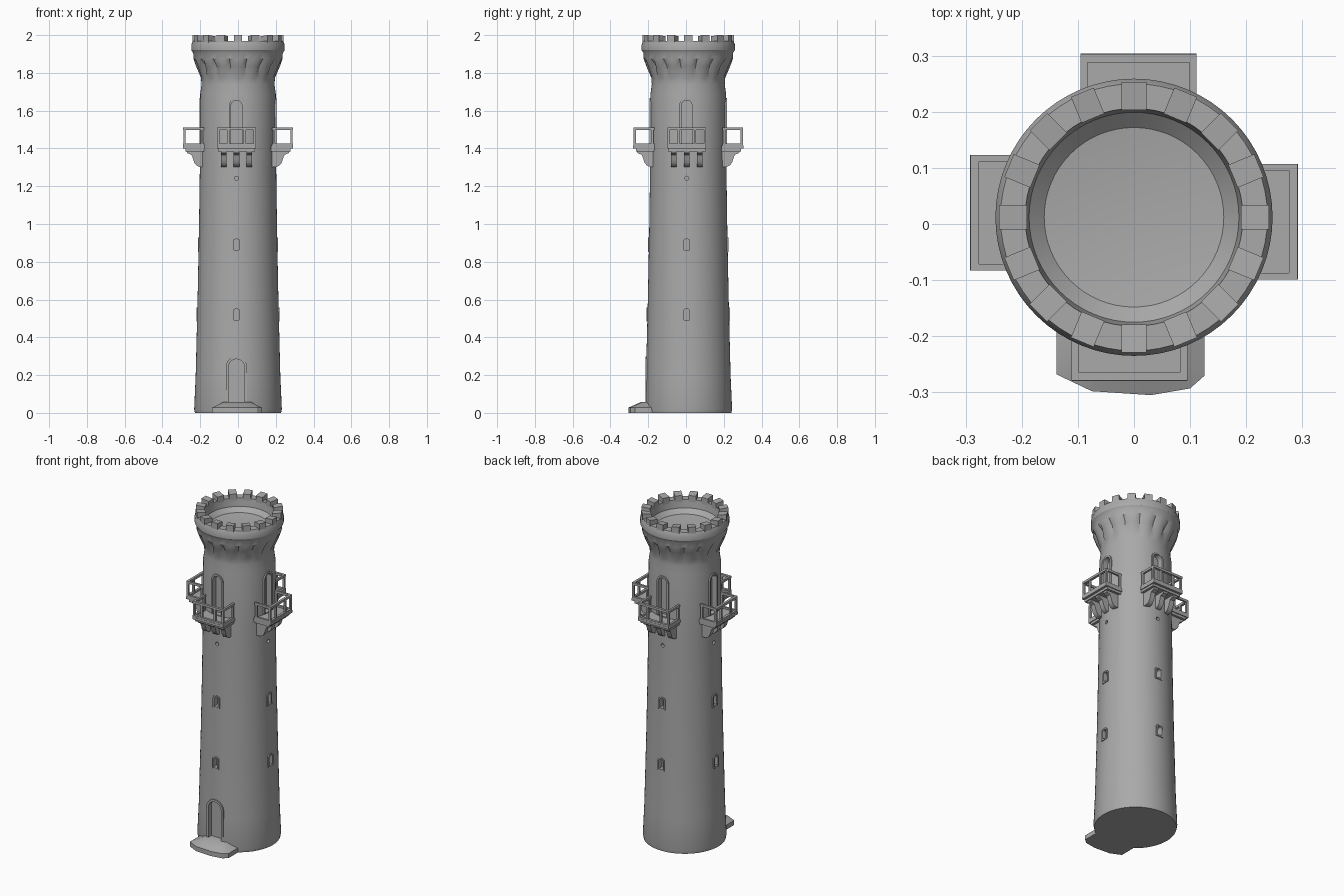
import bpy, bmesh
from math import sin, cos, pi, radians
from mathutils import Matrix, Vector

old = bpy.data.objects.get("Cube")
if old:
    bpy.data.objects.remove(old, do_unlink=True)

stone = bpy.data.materials.new("grey stone")
stone.use_nodes = True
stone.diffuse_color = (0.4, 0.4, 0.4, 1)
stone.node_tree.nodes["Principled BSDF"].inputs["Base Color"].default_value = (0.4, 0.4, 0.4, 1)

AXIS = Matrix.Translation((0, 0.012, 0))   # tower axis
SHIFT = -0.008                             # openings sit slightly off centre
SIDES = {"front": 0, "left": 90, "back": 180, "right": 270}


def finish(bm, name, matrix=AXIS, smooth=None):
    bmesh.ops.recalc_face_normals(bm, faces=bm.faces)
    bm.transform(matrix)
    mesh = bpy.data.meshes.new(name)
    bm.to_mesh(mesh)
    bm.free()
    mesh.materials.append(stone)
    ob = bpy.data.objects.new(name, mesh)
    bpy.context.collection.objects.link(ob)
    if smooth:
        shade(ob, smooth)
    return ob


def shade(ob, angle):
    bpy.ops.object.select_all(action="DESELECT")
    ob.select_set(True)
    bpy.context.view_layer.objects.active = ob
    bpy.ops.object.shade_smooth_by_angle(angle=radians(angle))


def box(bm, x0, x1, y0, y1, z0, z1):
    size = Matrix.Diagonal((x1 - x0, y1 - y0, z1 - z0, 1))
    mid = Vector((x0 + x1, y0 + y1, z0 + z1)) / 2
    bmesh.ops.create_cube(bm, size=1, matrix=Matrix.Translation(mid) @ size)


def loft(bm, rings, caps=True):
    loops = [[bm.verts.new(p) for p in ring] for ring in rings]
    n = len(loops[0])
    for a, b in zip(loops, loops[1:]):
        for i in range(n):
            bm.faces.new((a[i], a[(i + 1) % n], b[(i + 1) % n], b[i]))
    if caps:
        bm.faces.new(loops[0])
        bm.faces.new(loops[-1])


def arch(width, height, z0, rise):
    """Outline of an arched opening in x and z."""
    h = width / 2
    curve = [(h * cos(pi * i / 10), z0 + height - rise + rise * sin(pi * i / 10)) for i in range(11)]
    return [(h, z0)] + curve + [(-h, z0)]


def slab(bm, pts, y0, y1):
    loft(bm, [[(x + SHIFT, y, z) for x, z in pts] for y in (y0, y1)])


def opening(cut, trim, width, height, z0, rise, r, edge, depth=0.03, sill=False):
    """Recess cutter plus a raised surround."""
    inner = arch(width, height, z0, rise)
    outer = arch(width + 2 * edge, height + edge, z0, rise + edge)
    slab(cut, inner, -r - 0.05, -r + depth)
    slab(trim, outer + inner[::-1], -r - 0.004, -r + 0.025)
    if sill:
        h = width / 2 + edge
        box(trim, SHIFT - h, SHIFT + h, -r - 0.005, -r + 0.025, z0 - edge, z0)


# Tower shaft, flared head and sunken roof, turned around the axis
SEG, BAYS = 64, 16
profile = [(0.228, 0), (0.232, 0.02), (0.224, 0.2), (0.214, 0.6), (0.207, 0.95),
           (0.202, 1.3), (0.2, 1.69), (0.193, 1.74), (0.196, 1.775), (0.222, 1.835),
           (0.236, 1.875), (0.237, 1.905), (0.247, 1.92), (0.247, 1.95), (0.238, 1.969),
           (0.194, 1.969), (0.187, 1.92), (0.16, 1.895), (0.08, 1.885)]


def ring(r, z):
    pts = []
    for i in range(SEG):
        notch = 0.02 if i % 4 == 2 and 1.8 < z < 1.86 else 0   # grooves between corbels
        a = 2 * pi * i / SEG
        pts.append(((r - notch) * cos(a), (r - notch) * sin(a), z))
    return pts


bm = bmesh.new()
loft(bm, [ring(r, z) for r, z in profile])
tower = finish(bm, "tower_shaft")

# Battlements
bm = bmesh.new()
for i in range(BAYS):
    a = 2 * pi * i / BAYS
    part = bmesh.new()
    box(part, 0.191, 0.241, -0.022, 0.022, 1.955, 2.0)
    for v in part.verts:
        if v.co.z > 1.99 and v.co.x < 0.2:
            v.co.z -= 0.006
    part.transform(Matrix.Rotation(a, 4, "Z"))
    tmp = bpy.data.meshes.new("tmp")
    part.to_mesh(tmp)
    part.free()
    bm.from_mesh(tmp)
    bpy.data.meshes.remove(tmp)
finish(bm, "battlements")

# Doors, windows and balconies on the four sides
bracket = [(-0.17, 1.39), (-0.275, 1.39), (-0.268, 1.375), (-0.246, 1.366), (-0.238, 1.345),
           (-0.232, 1.325), (-0.22, 1.31), (-0.205, 1.303), (-0.17, 1.303)]
cutters = []
for side, angle in SIDES.items():
    turn = AXIS @ Matrix.Rotation(radians(angle), 4, "Z")
    cut, trim = bmesh.new(), bmesh.new()
    opening(cut, trim, 0.058, 0.235, 1.42, 0.03, 0.2, 0.011)
    opening(cut, trim, 0.028, 0.058, 0.862, 0.006, 0.208, 0.009, sill=True)
    opening(cut, trim, 0.028, 0.058, 0.492, 0.006, 0.216, 0.009, sill=True)
    hole = [(0.011 * cos(pi * i / 6), 1.242 + 0.011 * sin(pi * i / 6)) for i in range(12)]
    slab(cut, hole, -0.25, -0.18)
    if side == "front":
        opening(cut, trim, 0.085, 0.235, 0.05, 0.042, 0.222, 0.014, 0.025)
    cutters.append(finish(cut, "cutter_" + side, turn))
    finish(trim, "surrounds_" + side, turn, 30)

    bm = bmesh.new()
    x0, x1, back, out = SHIFT - 0.103, SHIFT + 0.103, -0.175, -0.282
    # floor with a projecting edge
    box(bm, x0 + 0.005, x1 - 0.005, out + 0.004, back, 1.385, 1.4)
    box(bm, x0, x1, out - 0.01, back, 1.4, 1.415)
    t = 0.012
    for z0, z1 in ((1.41, 1.426), (1.497, 1.511)):
        box(bm, x0, x1, out - 0.009, out + t - 0.006, z0, z1)
        for x in (x0, x1 - t):
            box(bm, x, x + t, out, back - 0.005, z0, z1)
    # railing posts
    for x in (x0, SHIFT - 0.05, SHIFT + 0.038, x1 - t):
        box(bm, x, x + t, out - 0.007, out + 0.005, 1.41, 1.505)
    for x in (x0, x1 - t):
        box(bm, x, x + t, -0.197, -0.185, 1.41, 1.505)
    # curved brackets
    for x in (-0.068, 0, 0.068):
        loft(bm, [[(SHIFT + x + d, y, z) for y, z in bracket] for d in (-0.015, 0.015)])
    finish(bm, "balcony_" + side, turn, 30)

# Cut the recesses into the shaft
for c in cutters:
    mod = tower.modifiers.new("recess", "BOOLEAN")
    mod.operation, mod.solver, mod.object = "DIFFERENCE", "EXACT", c
bpy.context.view_layer.update()
shade(tower, 32)
for mod in list(tower.modifiers):
    if mod.type == "BOOLEAN":
        bpy.ops.object.modifier_apply(modifier=mod.name)
for c in cutters:
    bpy.data.objects.remove(c, do_unlink=True)

# Worn doorstep
bm = bmesh.new()
outline = [(-0.138, -0.17), (-0.138, -0.268), (-0.075, -0.298), (0.03, -0.305),
           (0.1, -0.293), (0.126, -0.27), (0.126, -0.17)]
loft(bm, [[(x * s, -0.17 + (y + 0.17) * k, z) for x, y in outline]
          for s, k, z in ((1, 1, 0), (1, 1, 0.028), (0.78, 0.76, 0.042), (0.55, 0.5, 0.058))])
finish(bm, "doorstep", Matrix.Identity(4), 25)
